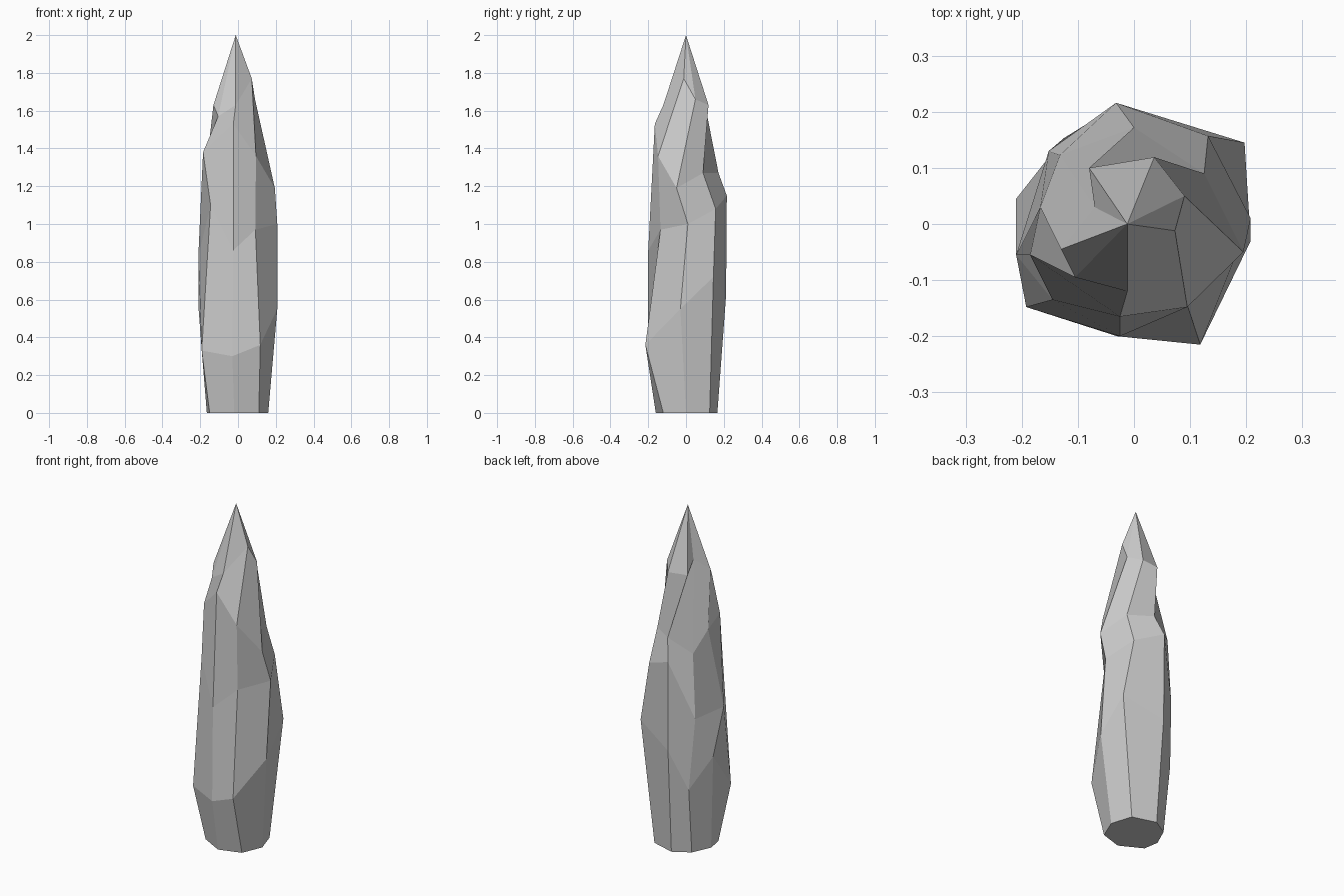
import bpy, bmesh

# Eight vertical ridges of the rock spike, each from base to shoulder
ridges = [
    # front, front right
    [(-.02, -.16, 0), (-.03, -.20, .30), (-.025, -.20, .86), (-.025, -.165, 1.53), (-.012, -.12, 1.63)],
    [(.11, -.12, 0), (.118, -.215, .36), (.092, -.135, .97), (.095, -.148, 1.36), (.073, -.012, 1.77)],
    # right, back right
    [(.16, 0, 0), (.208, -.03, .55), (.208, .01, 1.0), (.195, -.05, 1.19), (.09, .05, 1.66)],
    [(.12, .125, 0), (.197, .145, .72), (.132, .157, 1.08), (.125, .09, 1.27), (.036, .119, 1.63)],
    # back, back left
    [(-.02, .166, 0), (-.03, .212, .62), (-.032, .216, 1.15), (0, .172, 1.27), (-.08, .10, 1.635)],
    [(-.115, .11, 0), (-.125, .153, .39), (-.152, .13, .81), (-.132, .123, 1.19), (-.07, .03, 1.70)],
    # left, front left
    [(-.165, 0, 0), (-.21, .045, .57), (-.21, -.055, .83), (-.167, .03, 1.31), (-.13, -.045, 1.63)],
    [(-.15, -.09, 0), (-.192, -.148, .33), (-.145, -.135, 1.10), (-.185, -.055, 1.38), (-.105, -.095, 1.57)],
]

bm = bmesh.new()
cols = [[bm.verts.new(p) for p in ridge] for ridge in ridges]
tip = bm.verts.new((-.012, 0, 2))

# Facets between neighbouring ridges, meeting at the tip
for a, b in zip(cols, cols[1:] + cols[:1]):
    for i in range(len(a) - 1):
        bm.faces.new((a[i], b[i], b[i + 1], a[i + 1]))
    bm.faces.new((a[-1], b[-1], tip))

# Flat base
bm.faces.new([c[0] for c in reversed(cols)])
bmesh.ops.recalc_face_normals(bm, faces=bm.faces)

mesh = bpy.data.meshes.new("rock_spike")
bm.to_mesh(mesh)
bm.free()
bpy.context.collection.objects.link(bpy.data.objects.new("rock_spike", mesh))
